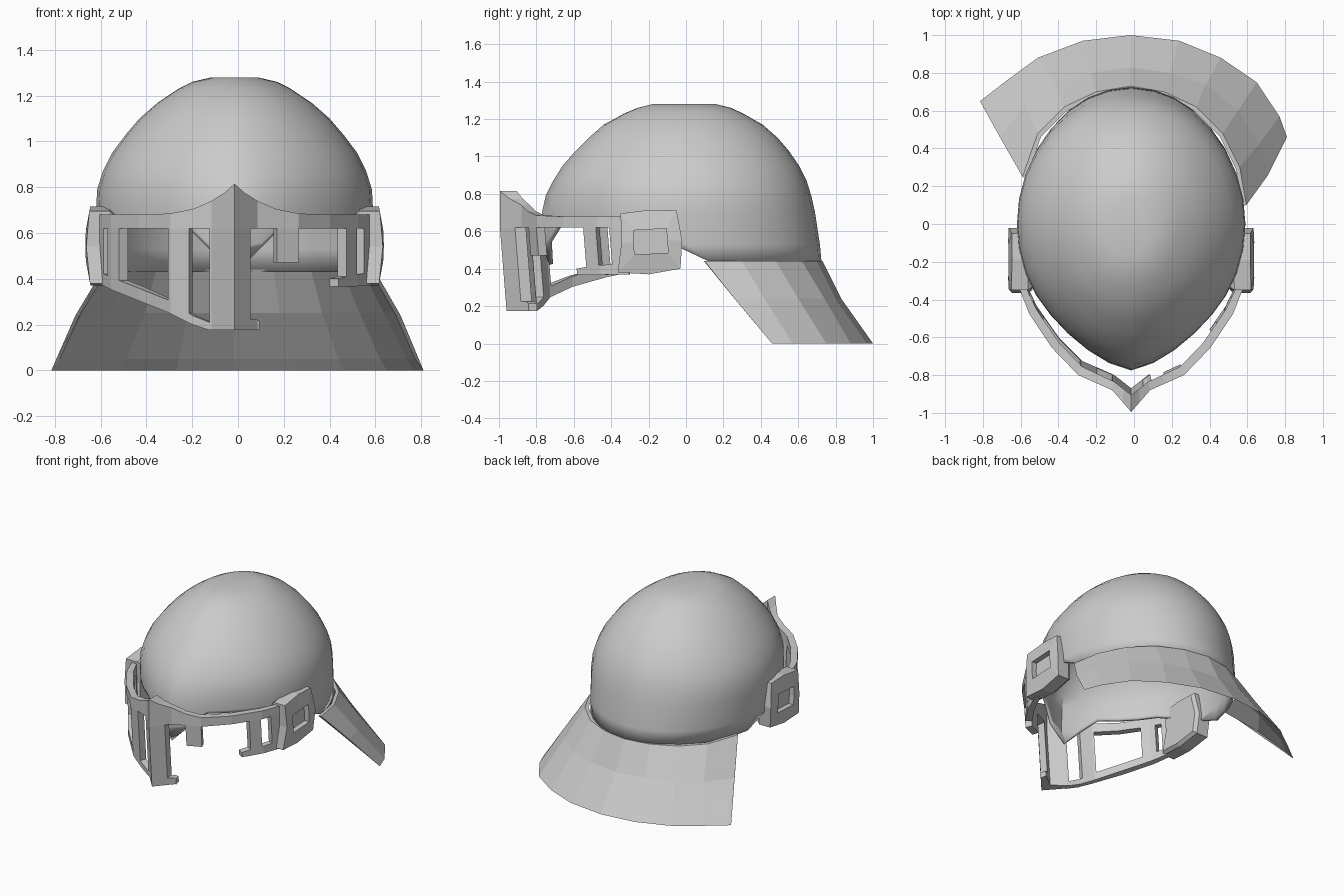
import bpy, bmesh, math

if "Cube" in bpy.data.objects:
    bpy.data.objects.remove(bpy.data.objects["Cube"])

CX = -0.015  # helmet centre line


def loft(bm, rings, caps=(True, True)):
    """Skin closed rings of equal point count."""
    vs = [[bm.verts.new(p) for p in r] for r in rings]
    n = len(rings[0])
    for a, b in zip(vs, vs[1:]):
        for i in range(n):
            j = (i + 1) % n
            bm.faces.new((a[i], a[j], b[j], b[i]))
    if caps[0]:
        bm.faces.new(vs[0][::-1])
    if caps[1]:
        bm.faces.new(vs[-1])


def finish(bm, name, smooth=None):
    bmesh.ops.recalc_face_normals(bm, faces=bm.faces)
    me = bpy.data.meshes.new(name)
    bm.to_mesh(me)
    bm.free()
    ob = bpy.data.objects.new(name, me)
    bpy.context.collection.objects.link(ob)
    if smooth:
        bpy.ops.object.select_all(action='DESELECT')
        ob.select_set(True)
        bpy.context.view_layer.objects.active = ob
        bpy.ops.object.shade_smooth_by_angle(angle=math.radians(smooth))
    return ob


def lerp_table(t, rows):
    """Piecewise linear lookup; the first column is the key."""
    if t <= rows[0][0]:
        return rows[0][1:]
    for a, b in zip(rows, rows[1:]):
        if t <= b[0]:
            k = (t - a[0]) / (b[0] - a[0])
            return [p + (q - p) * k for p, q in zip(a[1:], b[1:])]
    return rows[-1][1:]


# Helmet dome: height, half width, back depth, front depth, front ridge
DOME = [(.43, .59, .725, .65, .08), (.54, .60, .715, .68, .10), (.70, .605, .69, .68, .09),
        (.79, .60, .67, .68, .07), (.87, .575, .645, .66, .05), (.95, .535, .605, .62, .04),
        (1.03, .475, .55, .56, .03), (1.10, .415, .49, .50, .02), (1.17, .335, .41, .43, .01),
        (1.23, .245, .305, .33, 0), (1.26, .185, .24, .26, 0), (1.28, .10, .16, .18, 0)]
SIDES = 32


def dome_point(i, z):
    w, b, f, p = lerp_table(z, DOME)
    a = 2 * math.pi * i / SIDES
    x, c = w * math.sin(a), math.cos(a)
    y = b * c if c > 0 else f * c - p * max(0, 1 - abs(x) / (.65 * w))
    return (CX + x, y, z)


def rim(i):
    # lower rim rises past the ears and dips to a nasal point
    x, y, _ = dome_point(i, .54)
    z = lerp_table(-y, [(-.1, .43), (.02, .51), (.36, .65)])[0]
    if y < -.4:
        z = min(.65, .42 + abs(x - CX))
    return z


bm = bmesh.new()
cols = range(SIDES)
rings = [[dome_point(i, rim(i)) for i in cols],
         [dome_point(i, max(.53, rim(i) + .02)) for i in cols]]
rings += [[dome_point(i, r[0]) for i in cols] for r in DOME[2:]]
loft(bm, rings, (False, True))
dome = finish(bm, "helmet_dome", 30)
sol = dome.modifiers.new("shell", 'SOLIDIFY')
sol.thickness = 0.02
sol.offset = -1

# Neck guard: flared faceted skirt, left end broken shorter than the right
TOP = [(-.59, .25), (-.51, .48), (-.37, .62), (-.2, .70), (-.02, .73), (.16, .70), (.33, .62),
       (.47, .48), (.56, .3), (.595, .1)]
MID = [(-.71, .46), (-.58, .63), (-.42, .74), (-.23, .80), (-.02, .83), (.19, .80), (.38, .74),
       (.55, .60), (.66, .42), (.71, .26)]
LOW = [(-.815, .65), (-.68, .755), (-.51, .88), (-.27, .97), (-.02, 1.0), (.24, .97), (.46, .88),
       (.65, .75), (.77, .57), (.81, .46)]
bm = bmesh.new()
sections = []
for t, m, l in zip(TOP, MID, LOW):
    sections.append([(*t, .44), (*m, .24), (*l, 0),
                     (l[0] * .955, l[1] * .955, .05),
                     (m[0] * .965, m[1] * .965, .25),
                     (t[0] * .965, t[1] * .965, .44)])
loft(bm, sections)
finish(bm, "neck_guard")

# Ear blocks with a square recess
EAR = [(-.35, .695), (-.19, .715), (-.05, .71), (-.02, .55), (-.03, .40), (-.2, .37),
       (-.365, .38), (-.345, .54)]
HOLE = [(-.28, .605), (-.19, .61), (-.105, .615), (-.10, .55), (-.095, .485), (-.185, .48),
        (-.275, .475), (-.28, .54)]
for side, name in ((1, "right_ear_block"), (-1, "left_ear_block")):
    def ring(pts, x0):
        return [(CX + side * (x0 - .6 * (z - .545) ** 2), y, z) for y, z in pts]
    bm = bmesh.new()
    inner = [(-.19 + (y + .19) * .9, .545 + (z - .545) * .9) for y, z in EAR]
    loft(bm, [ring(inner, .535), ring(EAR, .56), ring(EAR, .648), ring(HOLE, .652),
              ring(HOLE, .615)])
    finish(bm, name)

# Face guard: strips wrapped on a plan path (offset, outer x, outer y, inner x, inner y)
PATH = [(0, 0, -.995, 0, -.905), (.1, .1, -.88, .09, -.835), (.28, .28, -.80, .26, -.755),
        (.42, .42, -.655, .38, -.63), (.54, .54, -.475, .50, -.455), (.585, .585, -.36, .55, -.35),
        (.61, .61, -.30, .57, -.30)]
bm = bmesh.new()


def strip(*stations):
    """Solid strip through (x, z low, z high) stations."""
    xs = {s[0] for s in stations}
    for p in PATH:
        for x in (CX + p[0], CX - p[0]):
            if stations[0][0] + .003 < x < stations[-1][0] - .003:
                xs.add(x)
    rings = []
    for x in sorted(xs):
        lo, hi = lerp_table(x, stations)
        s = 1 if x >= CX else -1
        ox, oy, ix, iy = lerp_table(abs(x - CX), PATH)
        lean = [.08 * max(0, .62 - z) for z in (lo, hi)]
        rings.append([(CX + s * ox, oy + lean[0], lo), (CX + s * ox, oy + lean[1], hi),
                      (CX + s * ix, iy + lean[1], hi), (CX + s * ix, iy + lean[0], lo)])
    loft(bm, rings)


# brow band with central peak
brow = [(0, .815), (.045, .775), (.1, .74), (.18, .705), (.28, .685), (.40, .68), (.60, .68)]
strip(*[(CX - d, .62, z) for d, z in brow[:0:-1]], *[(CX + d, .62, z) for d, z in brow])
# nose bar and broken stub at its foot
strip((-.125, .175, .62), (.055, .175, .62))
strip((.055, .175, .225), (.075, .175, .225), (.095, .175, .215))
# lower band, left side only
strip((-.61, .38, .43), (-.55, .35, .405), (-.3, .25, .305), (-.2, .20, .24), (-.125, .175, .21))
# left bars
strip((-.61, .40, .62), (-.587, .39, .62))
strip((-.57, .38, .62), (-.52, .36, .62))
strip((-.305, .27, .62), (-.215, .22, .62))
# right broken bars
strip((.17, .47, .62), (.265, .47, .62))
strip((.475, .38, .62), (.52, .38, .62))
strip((.55, .38, .62), (.585, .38, .62))
strip((.44, .365, .40), (.475, .365, .41), (.585, .37, .43))
finish(bm, "face_guard")
